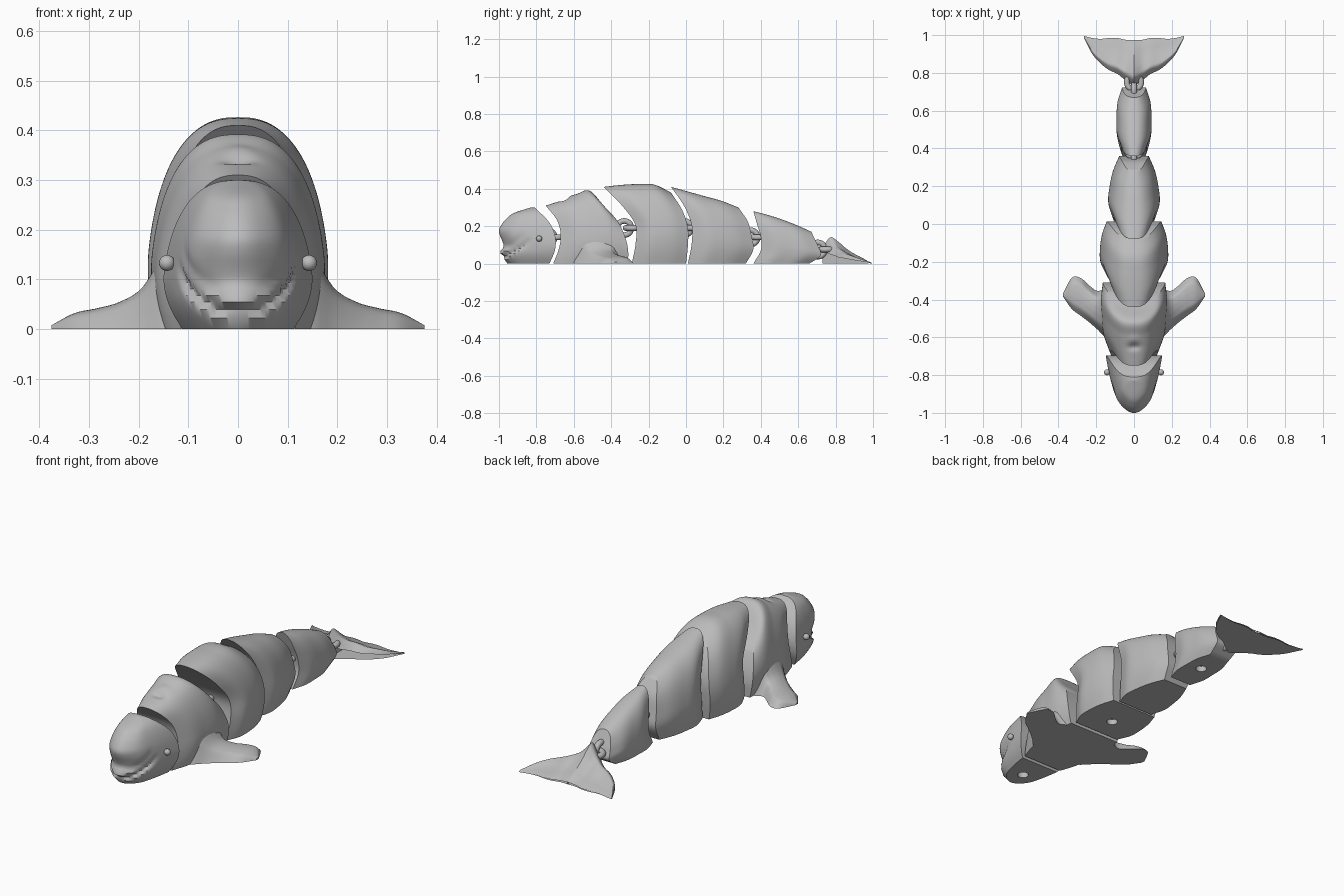
import bpy, bmesh, math

if "Cube" in bpy.data.objects:
    bpy.data.objects.remove(bpy.data.objects["Cube"])

grey = bpy.data.materials.new("soft grey")
grey.use_nodes = True
grey.diffuse_color = (0.5, 0.5, 0.5, 1)
grey.node_tree.nodes["Principled BSDF"].inputs["Base Color"].default_value = (0.5, 0.5, 0.5, 1)


def curve(vals, t):
    """Smooth curve through evenly spaced values, t in 0..1."""
    n = len(vals) - 1
    i = min(int(t * n), n - 1)
    f = t * n - i
    b, c = vals[i], vals[i + 1]
    a = vals[i - 1] if i else 2 * b - c
    d = vals[i + 2] if i + 2 <= n else 2 * c - b
    return b + 0.5 * f * (c - a + f * (2 * a - 5 * b + 4 * c - d + f * (3 * (b - c) + d - a)))


def bump(d, width):
    return math.exp(-(d / width) ** 2)


def finish(obj, angle=40):
    obj.data.materials.clear()
    obj.data.materials.append(grey)
    bpy.ops.object.select_all(action='DESELECT')
    obj.select_set(True)
    bpy.context.view_layer.objects.active = obj
    bpy.ops.object.shade_smooth_by_angle(angle=math.radians(angle))
    return obj


def make(name, bm):
    bmesh.ops.remove_doubles(bm, verts=bm.verts, dist=0.0002)
    bmesh.ops.recalc_face_normals(bm, faces=bm.faces)
    mesh = bpy.data.meshes.new(name)
    bm.to_mesh(mesh)
    bm.free()
    obj = bpy.data.objects.new(name, mesh)
    bpy.context.collection.objects.link(obj)
    return finish(obj)


def grid_faces(bm, rows):
    for r, q in zip(rows, rows[1:]):
        for i in range(len(r) - 1):
            bm.faces.new((r[i], r[i + 1], q[i + 1], q[i]))


def segment(name, front, rear, heights, widths, taper=0.12, power=1, detail=None):
    """Arched body section; front and rear edges are y values from floor to crest."""
    bm = bmesh.new()
    nu, ns = 40, 40
    rows = []
    for j in range(nu + 1):
        t = j / nu
        u = t ** power
        row = []
        for k in range(-ns, ns + 1):
            a = math.pi / 2 * (1 - abs(k) / ns)
            s = math.sin(a) ** 0.8
            x = curve(widths, t) * max(math.cos(a), 0) ** 0.8 if k else 0
            x *= 1 - taper * max(0, 1 - s / 0.4) ** 2
            y = curve(front, s) * (1 - u) + curve(rear, s) * u
            z = s * curve(heights, t)
            if detail:
                x, y, z = detail(x, y, z, u)
            row.append(bm.verts.new((math.copysign(x, k), y, z)))
        rows.append(row)
    grid_faces(bm, rows)
    # end walls and flat underside
    for row in (rows[0], rows[-1]):
        for i in range(ns):
            ring = (row[i], row[i + 1], row[-2 - i], row[-1 - i])
            bm.faces.new(ring if i < ns - 1 else ring[:2] + ring[3:])
    for r, q in zip(rows, rows[1:]):
        bm.faces.new((r[0], q[0], q[-1], r[-1]))
    return make(name, bm)


def leaf(name, x0, x1, front, rear, top, profile, side):
    """Flat-bottomed fin spanning x0..x1 with a thickness profile across it."""
    bm = bmesh.new()
    n = 30
    tops, floors = [], []
    for j in range(n + 1):
        t = 1 - (1 - j / n) ** 1.5
        a, b = curve(front, t), curve(rear, t)
        pts = [(side * (x0 + (x1 - x0) * t), a + (b - a) * k / n,
                max(0, curve(top, t) * curve(profile, k / n))) for k in range(n + 1)]
        tops.append([bm.verts.new(p) for p in pts])
        floors.append([bm.verts.new((p[0], p[1], 0)) for p in pts])
    grid_faces(bm, tops)
    grid_faces(bm, floors)
    for k in range(n):
        for j in (0, n):
            bm.faces.new((tops[j][k], tops[j][k + 1], floors[j][k + 1], floors[j][k]))
    return make(name, bm)


# head with beak, mouth crease
def mouth(x, y, z, u):
    line = 0.035 + 0.09 * min(u / 0.5, 1) ** 1.2
    g = bump(z - line, 0.013) * max(0, 1 - (u / 0.55) ** 2)
    cheek = bump(z - line - 0.04, 0.02) * max(0, 1 - (u / 0.5) ** 2)
    return x * (1 - 0.13 * g - 0.1 * cheek), y + 0.02 * g, z


head = segment("head",
               [-.955, -.985, -.995, -.975, -.982, -.995, -1, -.985, -.96, -.92, -.83],
               [-.73, -.70, -.70, -.735, -.81], [.3, .3],
               [0, .05, .1, .13, .155], 0.28, 2, mouth)


# body sections
def blowhole(x, y, z, u):
    d = bump(x, 0.03) * (bump(y + 0.65, 0.018) - 0.4 * bump(y + 0.61, 0.025))
    return x, y, z - 0.014 * d * (z > 0.25)


segment("chest", [-.71, -.68, -.67, -.69, -.75], [-.31, -.31, -.33, -.37, -.44],
        [.31, .335, .365, .39, .31], [.13, .165, .175, .18, .17], detail=blowhole)
middle = segment("middle_body", [-.29, -.27, -.27, -.34, -.44], [0, .01, .01, -.02, -.08],
                 [.41, .42, .425, .422, .38], [.15, .183, .185, .175, .15])
segment("rear_body", [.01, .03, .03, -.01, -.08], [.32, .36, .35, .33, .28],
        [.41, .385, .36, .335, .30], [.115, .14, .133, .115, .08])
tail = segment("tail_body", [.36, .40, .40, .38, .36], [.66, .72, .71, .69, .67],
               [.28, .26, .235, .205, .17], [.07, .094, .095, .09, .065])

# flippers and tail flukes
for side, label in ((1, "left"), (-1, "right")):
    leaf(label + "_flipper", 0.1, 0.375,
         [-.62, -.605, -.56, -.52, -.485, -.45, -.385],
         [-.33, -.335, -.355, -.325, -.285, -.285, -.365],
         [.22, .16, .085, .055, .042, .032, .008],
         [0, .75, .95, 1, .95, .75, 0], side)
    leaf(label + "_fluke", 0, 0.265,
         [.73, .76, .795, .815, .85, .90, .985],
         [.975, .975, .985, .985, .98, .985, .995],
         [.14, .09, .07, .055, .045, .03, .008],
         [.6, 1, .85, .6, .4, .25, .08], side)
    bpy.ops.mesh.primitive_uv_sphere_add(segments=20, ring_count=12, radius=0.016,
                                         location=(side * 0.143, -0.785, 0.133))
    bpy.context.object.name = label + "_eye"
    finish(bpy.context.object)

# interlocking joint links between the sections
for i, (y, z) in enumerate(((-.72, .14), (-.31, .19), (.01, .19), (.365, .14), (.725, .075))):
    for part, turn, shift in (("hook", (0, math.pi / 2, 0), -0.02), ("ring", (0, 0, 0), 0.025)):
        bpy.ops.mesh.primitive_torus_add(major_radius=0.038, minor_radius=0.015,
                                         major_segments=28, minor_segments=12,
                                         location=(0, y + shift, z), rotation=turn)
        bpy.context.object.name = "joint_%s_%d" % (part, i + 1)
        finish(bpy.context.object)

# round sockets in the underside
for obj, y in ((head, -0.86), (middle, -0.17), (tail, 0.52)):
    bpy.ops.mesh.primitive_cylinder_add(vertices=32, radius=0.027, depth=0.06, location=(0, y, 0))
    cutter = bpy.context.object
    cutter.hide_render = True
    mod = obj.modifiers.new("socket", 'BOOLEAN')
    mod.object = cutter
    mod.solver = 'EXACT'
    bpy.context.view_layer.objects.active = obj
    bpy.ops.object.modifier_apply(modifier=mod.name)
    bpy.data.objects.remove(cutter)
    finish(obj)
